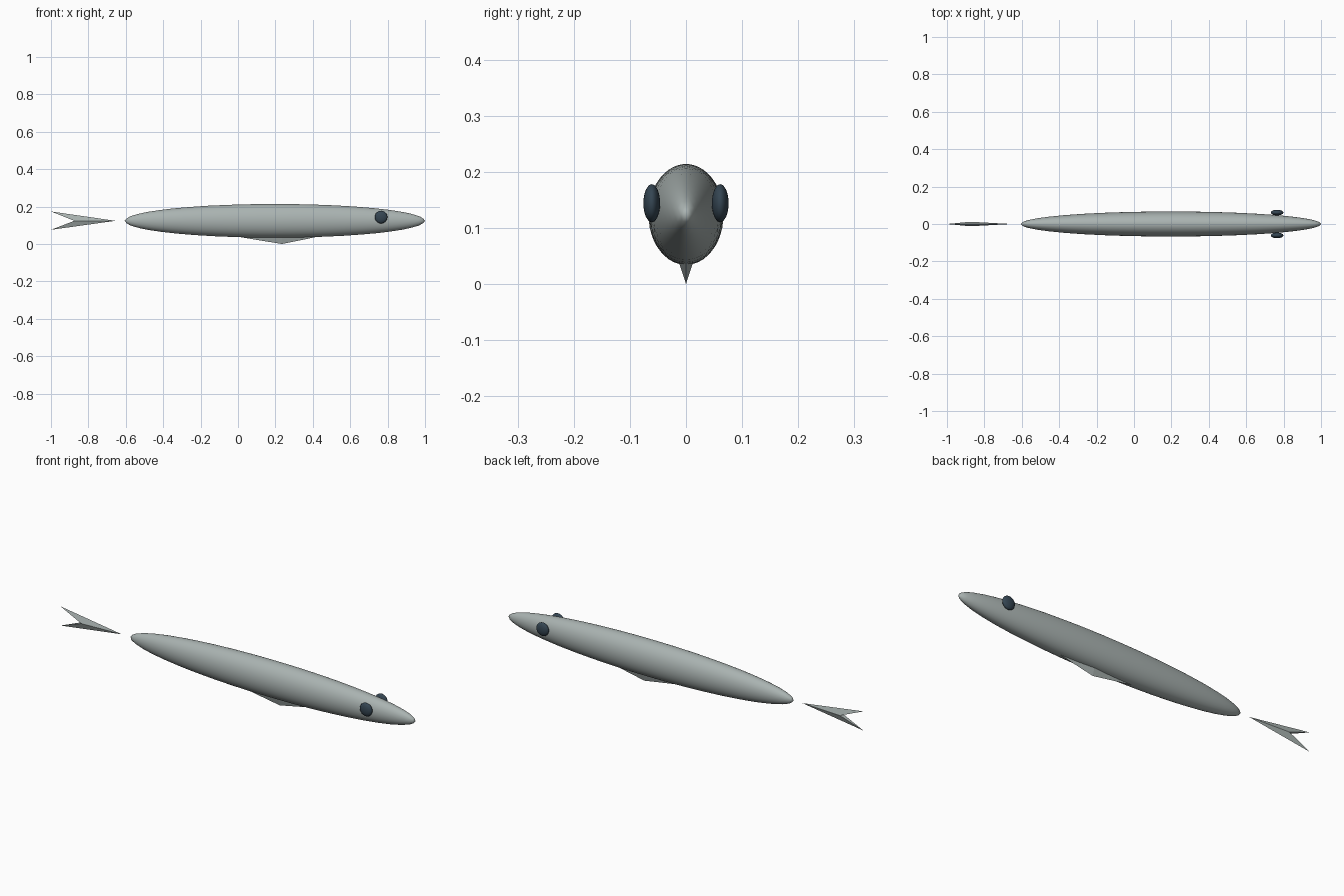
import bpy
import bmesh
from mathutils import Matrix, Vector

cube = bpy.data.objects.get("Cube")
if cube:
    bpy.data.objects.remove(cube, do_unlink=True)


def make_material(name, rgb):
    mat = bpy.data.materials.new(name)
    mat.use_nodes = True
    mat.diffuse_color = (*rgb, 1)
    mat.node_tree.nodes["Principled BSDF"].inputs["Base Color"].default_value = (*rgb, 1)
    return mat


silver = make_material("silver grey", (0.40, 0.45, 0.44))
slate = make_material("dark slate", (0.035, 0.06, 0.085))


def add_object(name, bm, mat, smooth=False):
    bmesh.ops.recalc_face_normals(bm, faces=bm.faces)
    for face in bm.faces:
        face.smooth = smooth
    mesh = bpy.data.meshes.new(name)
    bm.to_mesh(mesh)
    bm.free()
    mesh.materials.append(mat)
    obj = bpy.data.objects.new(name, mesh)
    bpy.context.collection.objects.link(obj)
    return obj


def ellipsoid(name, center, radii, mat, detail):
    bm = bmesh.new()
    bmesh.ops.create_icosphere(bm, subdivisions=detail, radius=1)
    bm.transform(Matrix.Translation(center) @ Matrix.Diagonal((*radii, 1)))
    return add_object(name, bm, mat, smooth=True)


def faceted(name, points, faces, mat):
    bm = bmesh.new()
    verts = [bm.verts.new(p) for p in points]
    for face in faces:
        bm.faces.new([verts[i] for i in face])
    return add_object(name, bm, mat)


# Long slender body
ellipsoid("body", Vector((0.197, 0, 0.124)), (0.803, 0.067, 0.09), silver, 4)

# Flattened eyes on both sides of the head
for side, y in (("left", 0.061), ("right", -0.061)):
    ellipsoid(side + "_eye", Vector((0.765, y, 0.144)), (0.034, 0.015, 0.034), slate, 3)

# Belly fin: a thin downward diamond pyramid rooted in the body
faceted("belly_fin",
        [(-0.08, 0, 0.052), (0.235, -0.017, 0.052), (0.49, 0, 0.052),
         (0.235, 0.017, 0.052), (0.235, 0, 0)],
        [(0, 1, 2, 3)] + [(i, (i + 1) % 4, 4) for i in range(4)], silver)

# Forked tail: upper and lower lobes sharing a thick notch
front, tip_up, tip_low = 0, 1, 2
notch = (3, 4)
faceted("tail_fin",
        [(-0.655, 0, 0.124), (-1, 0, 0.174), (-1, 0, 0.076),
         (-0.875, -0.012, 0.124), (-0.875, 0.012, 0.124)],
        [(front, tip, n) for tip in (tip_up, tip_low) for n in notch]
        + [(tip, *notch) for tip in (tip_up, tip_low)], silver)
